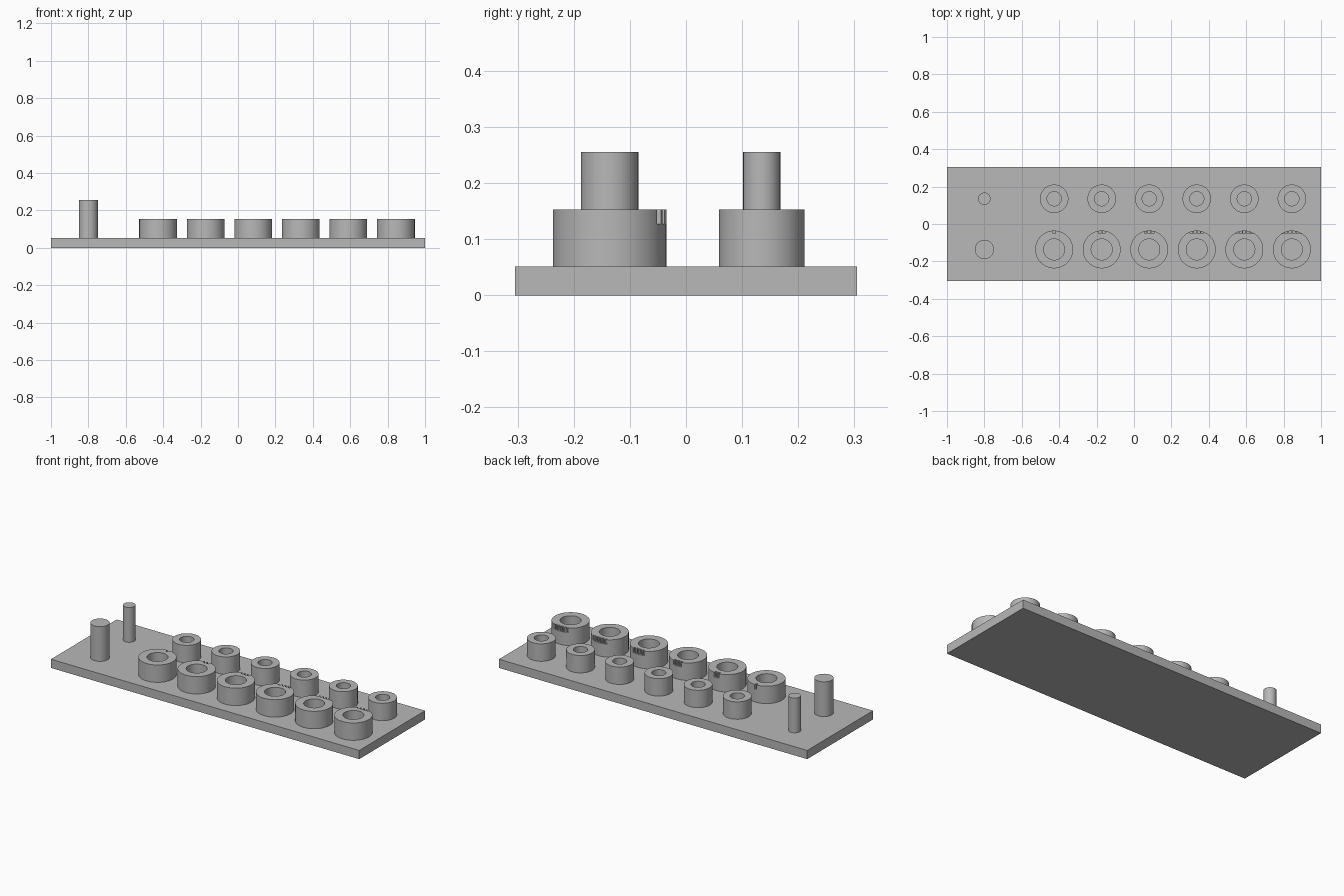
import bpy, bmesh, math

if "Cube" in bpy.data.objects:
    bpy.data.objects.remove(bpy.data.objects["Cube"])

SEG = 64
PLATE_TOP = 0.051
RING_TOP = 0.153
PIN_TOP = 0.255
RING_X = [-0.427 + 0.2542 * i for i in range(6)]

grey = bpy.data.materials.new("plain grey")
grey.diffuse_color = (0.48, 0.48, 0.48, 1)
grey.use_nodes = True
grey.node_tree.nodes["Principled BSDF"].inputs["Base Color"].default_value = grey.diffuse_color


def finish(name, bm, smooth=True):
    bmesh.ops.recalc_face_normals(bm, faces=bm.faces)
    mesh = bpy.data.meshes.new(name)
    bm.to_mesh(mesh)
    bm.free()
    mesh.materials.append(grey)
    ob = bpy.data.objects.new(name, mesh)
    bpy.context.collection.objects.link(ob)
    if smooth:
        bpy.ops.object.select_all(action='DESELECT')
        ob.select_set(True)
        bpy.context.view_layer.objects.active = ob
        bpy.ops.object.shade_smooth_by_angle(angle=math.radians(30))
    return ob


def add_box(bm, x0, x1, y0, y1, z0, z1):
    verts = bmesh.ops.create_cube(bm, size=1)["verts"]
    bmesh.ops.scale(bm, vec=(x1 - x0, y1 - y0, z1 - z0), verts=verts)
    bmesh.ops.translate(bm, vec=((x0 + x1) / 2, (y0 + y1) / 2, (z0 + z1) / 2), verts=verts)


def pin(name, x, y, r):
    bm = bmesh.new()
    bmesh.ops.create_cone(bm, cap_ends=True, segments=SEG, radius1=r, radius2=r,
                          depth=PIN_TOP - PLATE_TOP)
    bmesh.ops.translate(bm, vec=(x, y, (PIN_TOP + PLATE_TOP) / 2), verts=bm.verts)
    return finish(name, bm)


def ring(name, x, y, r_out, r_in):
    # square profile revolved around the vertical axis
    bm = bmesh.new()
    profile = [(r_in, PLATE_TOP), (r_out, PLATE_TOP), (r_out, RING_TOP), (r_in, RING_TOP)]
    loops = []
    for k in range(SEG):
        a = 2 * math.pi * k / SEG
        loops.append([bm.verts.new((x + r * math.cos(a), y + r * math.sin(a), z))
                      for r, z in profile])
    for k in range(SEG):
        p, q = loops[k], loops[(k + 1) % SEG]
        for j in range(4):
            n = (j + 1) % 4
            bm.faces.new((p[j], q[j], q[n], p[n]))
    return finish(name, bm)


# base plate
bm = bmesh.new()
add_box(bm, -1, 1, -0.305, 0.305, 0, PLATE_TOP)
finish("base_plate", bm, smooth=False)

# test pins
pin("large_pin", -0.8, -0.136, 0.051)
pin("small_pin", -0.8, 0.135, 0.033)

for i, x in enumerate(RING_X):
    ring(f"small_ring_{i + 1}", x, 0.135, 0.076, 0.038)
    large = ring(f"large_ring_{i + 1}", x, -0.136, 0.101, 0.056)

    # counting notches in the rear rim, one more on each ring
    bm = bmesh.new()
    for k in range(i + 1):
        c = x + (k - i / 2) * 0.02
        add_box(bm, c - 0.0065, c + 0.0065, -0.052, -0.02, 0.127, 0.17)
    cutter = finish(f"notch_cutter_{i + 1}", bm, smooth=False)
    cutter.hide_render = True
    cutter.hide_set(True)
    cut = large.modifiers.new("notches", 'BOOLEAN')
    cut.operation = 'DIFFERENCE'
    cut.solver = 'EXACT'
    cut.object = cutter
